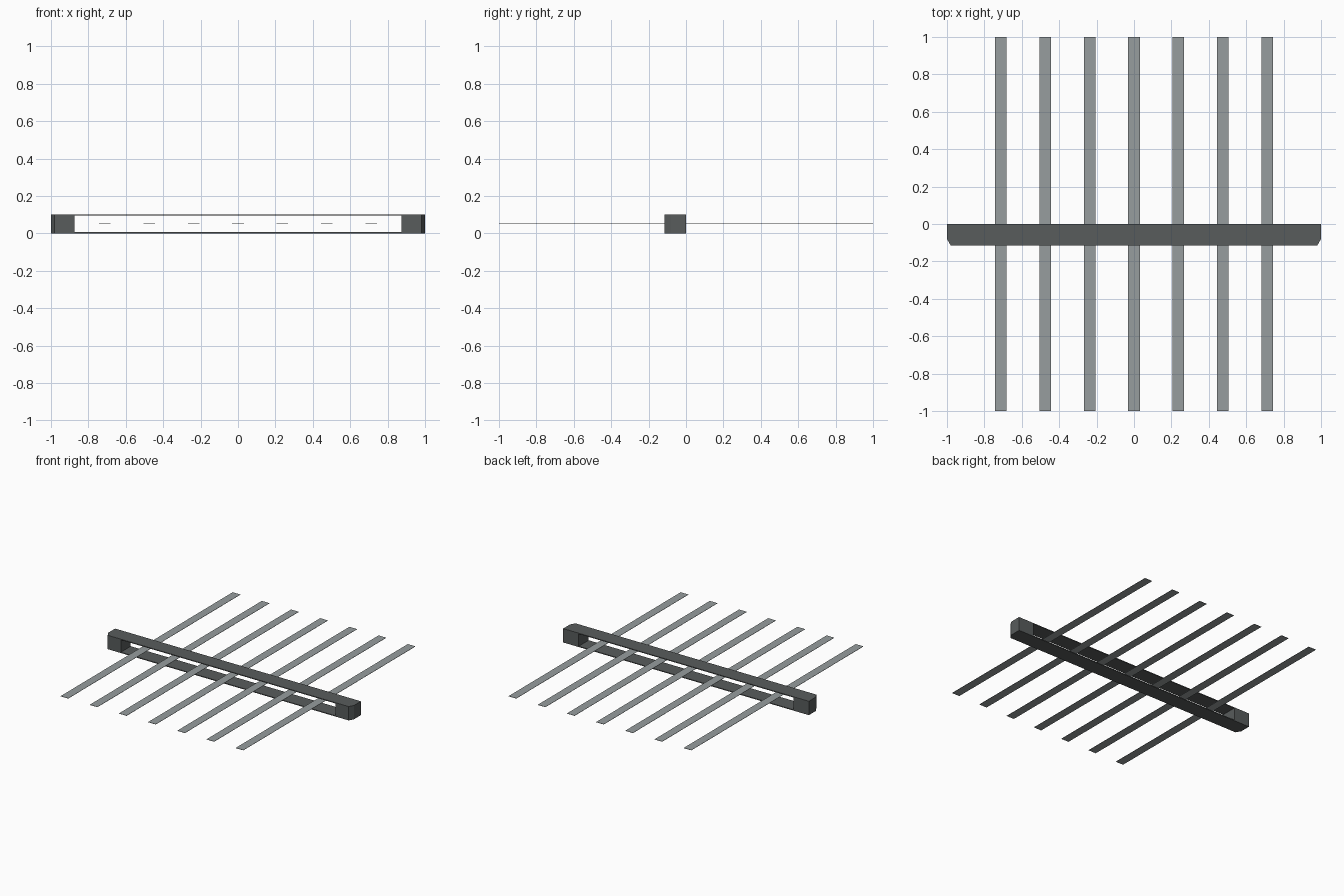
import bpy, bmesh

if "Cube" in bpy.data.objects:
    bpy.data.objects.remove(bpy.data.objects["Cube"])

HEIGHT = 0.102       # frame height
PLATE = 0.006        # thickness of top and bottom plates
OPENING = 0.873      # half width of the opening
DEPTH = 0.115        # frame runs from y = -DEPTH to y = 0


def material(name, color):
    mat = bpy.data.materials.new(name)
    mat.diffuse_color = (*color, 1)
    mat.use_nodes = True
    mat.node_tree.nodes["Principled BSDF"].inputs["Base Color"].default_value = mat.diffuse_color
    return mat


DARK = material("dark_metal", (0.098, 0.107, 0.107))
GREY = material("grey_metal", (0.31, 0.34, 0.345))


def prism(name, outline, z0, z1, mat):
    """Extrude a closed xy outline from z0 to z1."""
    bm = bmesh.new()
    face = bm.faces.new([bm.verts.new((x, y, z0)) for x, y in outline])
    ext = bmesh.ops.extrude_face_region(bm, geom=[face])
    for v in ext["geom"]:
        if isinstance(v, bmesh.types.BMVert):
            v.co.z = z1
    bmesh.ops.recalc_face_normals(bm, faces=bm.faces[:])
    mesh = bpy.data.meshes.new(name)
    bm.to_mesh(mesh)
    bm.free()
    mesh.materials.append(mat)
    obj = bpy.data.objects.new(name, mesh)
    bpy.context.collection.objects.link(obj)
    return obj


def rect(x0, x1, y0, y1):
    return [(x0, y0), (x1, y0), (x1, y1), (x0, y1)]


# end blocks with a chamfered front corner
for side, label in ((-1, "left"), (1, "right")):
    corner = [(OPENING, -DEPTH), (0.98, -DEPTH), (1, -0.08), (1, 0), (OPENING, 0)]
    prism(label + "_end_block", [(side * x, y) for x, y in corner][::side], 0, HEIGHT, DARK)

# thin plates joining the blocks above and below the opening
span = rect(-OPENING, OPENING, -DEPTH, 0)
prism("bottom_plate", span, 0, PLATE, DARK)
prism("top_plate", span, HEIGHT - PLATE, HEIGHT, DARK)

# seven flat strips passing through the opening
for i in range(7):
    x = (i - 3) * 0.2375
    prism(f"strip_{i + 1}", rect(x - 0.031, x + 0.031, -1, 1), 0.054, 0.056, GREY)
